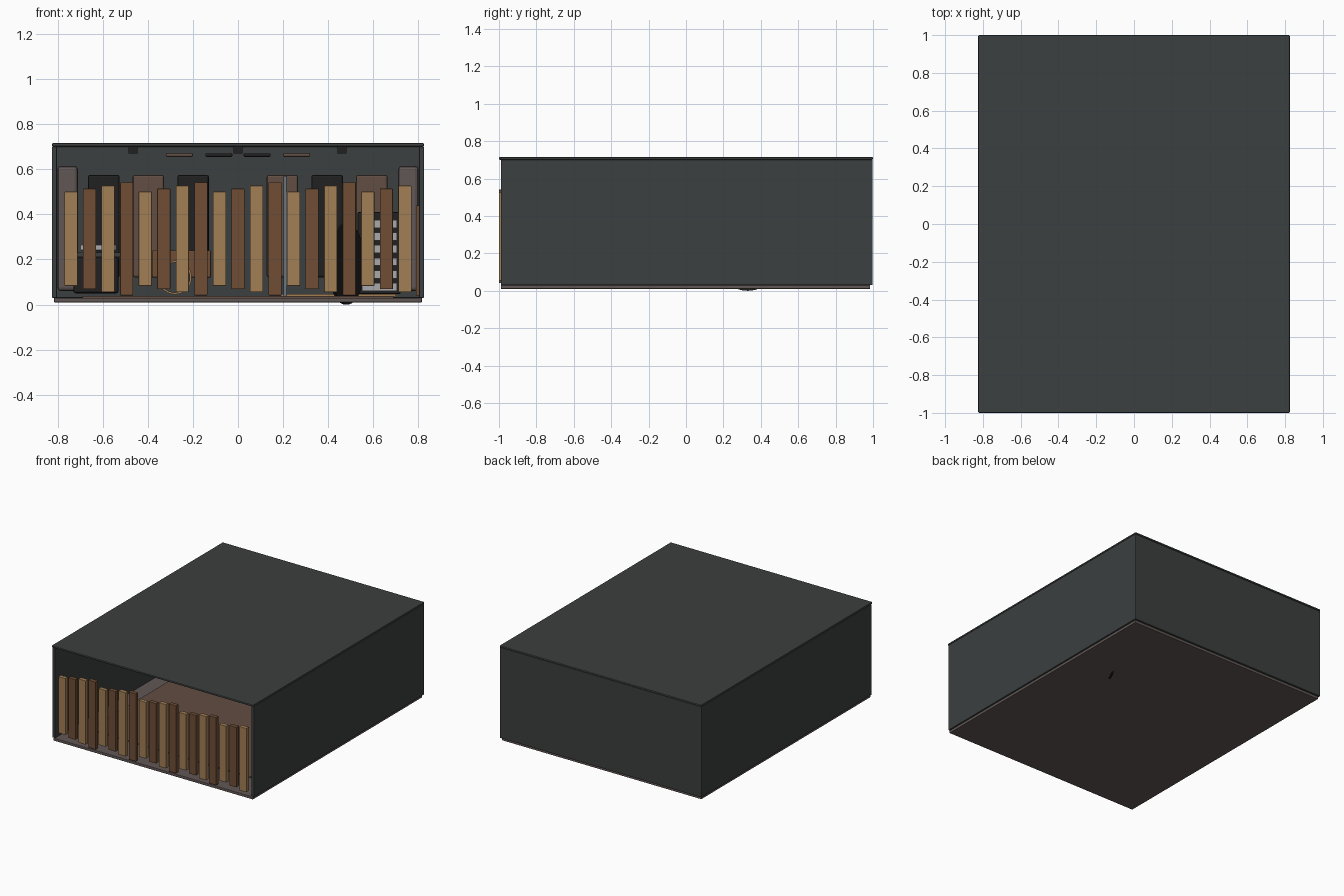
import bpy, math

if "Cube" in bpy.data.objects:
    bpy.data.objects.remove(bpy.data.objects["Cube"])

def mat(name, c):
    m = bpy.data.materials.new(name)
    m.diffuse_color = (*c, 1)
    m.use_nodes = True
    m.node_tree.nodes["Principled BSDF"].inputs["Base Color"].default_value = m.diffuse_color
    return m

DARK = mat("charcoal", (.045, .05, .05))
BLACK = mat("black", (.015, .015, .016))
FLOOR = mat("floor_grey", (.12, .095, .09))
RUG = mat("rug_brown", (.12, .075, .055))
OAK = mat("oak", (.36, .21, .09))
WALNUT = mat("walnut", (.16, .075, .035))
PALE = mat("pale_grey", (.4, .4, .42))
STEEL = mat("steel", (.15, .19, .22))

def box(name, x, y, z, m, bevel=0):
    """Box from (min, max) ranges."""
    bpy.ops.mesh.primitive_cube_add(size=1, location=[sum(r) / 2 for r in (x, y, z)])
    o = bpy.context.object
    o.name = name
    o.scale = [r[1] - r[0] for r in (x, y, z)]
    bpy.ops.object.transform_apply(location=False, rotation=False, scale=True)
    o.data.materials.append(m)
    if bevel:
        b = o.modifiers.new("bevel", 'BEVEL')
        b.width, b.segments = bevel, 2
    return o

def cyl(name, loc, r, depth, m, rot=(0, 0, 0), n=32):
    bpy.ops.mesh.primitive_cylinder_add(vertices=n, radius=r, depth=depth, location=loc, rotation=rot)
    o = bpy.context.object
    o.name = name
    o.data.materials.append(m)
    bpy.ops.object.shade_smooth_by_angle()
    return o

# Room shell
box("floor", (-.815, .815), (-.99, .985), (.01, .03), FLOOR, .003)
box("ceiling", (-.825, .825), (-1, 1), (.7, .715), DARK, .006)
for s, n in ((-1, "left"), (1, "right")):
    box(n + "_wall", sorted((s * .803, s * .825)), (-.99, .985), (.03, .7), DARK, .004)
box("back_wall", (-.825, .825), (.978, .998), (.03, .7), DARK, .004)
box("rug", (-.69, .69), (-.75, .85), (.03, .037), RUG)

# Staggered front slats
for i in range(19):
    x, k = -.74 + i * .0822, i % 4
    box(f"front_slat_{i}", (x - .029, x + .029), (-1, -.97),
        (.083 - .014 * k, .5 + .0135 * k), WALNUT if i % 2 else OAK, .002)

# Back wall panels
for i in range(7):
    x = -.595 + i * .198
    if i != 3:
        box(f"back_panel_{i}", (x - .07, x + .07), (.94, .978), (.12, .575),
            RUG if i in (1, 4, 6) else BLACK, .01)
for s, n in ((-1, "left"), (1, "right")):
    box(n + "_corner_trap", sorted((s * .71, s * .8)), (.88, .975), (.06, .615), FLOOR, .015)

# Ceiling fittings
for s in (-1, 1):
    box("ceiling_baffle", sorted((s * .2, s * .32)), (-.2, .4), (.655, .67), RUG, .005)
    box("ceiling_lamp", sorted((s * .025, s * .145)), (-.1, .3), (.655, .67), BLACK, .005)
for x in (-.465, 0, .46):
    box("ceiling_spot", (x - .02, x + .02), (.1, .14), (.67, .7), BLACK)

# Desk with keyboard on the left
box("desk_body", (-.73, -.53), (.2, .65), (.05, .21), BLACK, .01)
box("desk_top", (-.74, -.52), (.17, .68), (.21, .23), DARK)
box("keyboard", (-.7, -.54), (.25, .6), (.24, .265), PALE, .005)

# Drum with legs
cyl("drum_shell", (-.28, .45, .12), .075, .14, OAK, (math.pi / 2, 0, 0))
cyl("drum_head", (-.28, .375, .12), .068, .012, DARK, (math.pi / 2, 0, 0))
box("low_cabinet", (-.38, -.12), (.7, .85), (.12, .24), WALNUT, .005)

# Upright disc whose rim reaches the ground
cyl("upright_disc", (.48, .33, .18), .18, .012, BLACK, (0, math.pi / 2, math.radians(-25)), 48)

# Post, low platform, side panel
cyl("post", (.21, .2, .3), .008, .54, STEEL, n=12)
box("platform", (.19, .7), (.45, .85), (.033, .047), OAK)
box("side_panel", (.788, .803), (-.5, .1), (.04, .44), WALNUT)

# Shelf rack
box("rack_body", (.53, .72), (.55, .75), (.047, .41), BLACK, .005)
for i in range(6):
    z = .06 + i * .056
    box(f"rack_unit_{i}", (.55, .705), (.54, .56), (z, z + .035), PALE)
